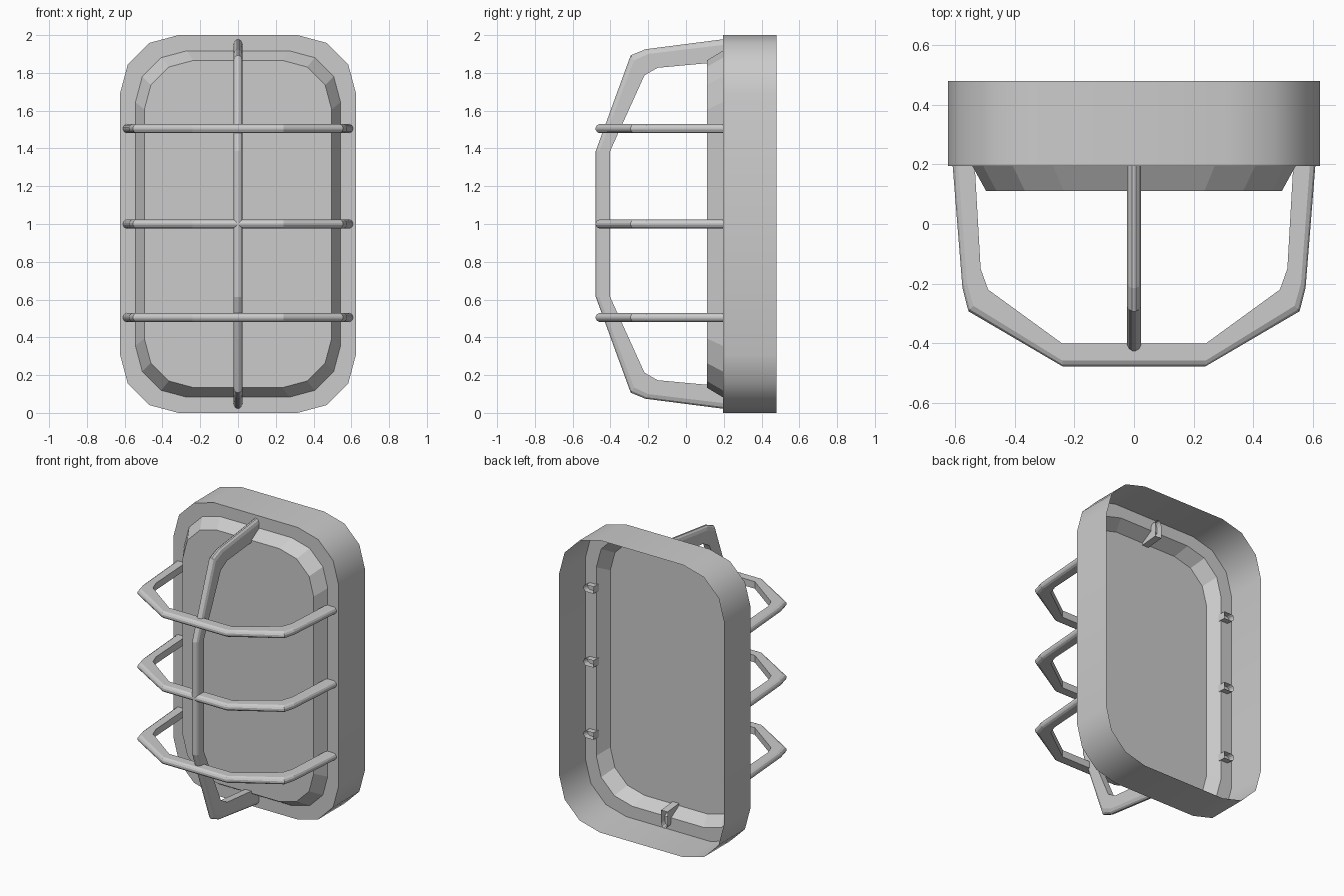
import bpy
from math import sin, cos, pi

if "Cube" in bpy.data.objects:
    bpy.data.objects.remove(bpy.data.objects["Cube"])


def make(name, verts, faces, smooth=()):
    me = bpy.data.meshes.new(name)
    me.from_pydata(verts, [], faces)
    for i in smooth:
        me.polygons[i].use_smooth = True
    me.update()
    ob = bpy.data.objects.new(name, me)
    bpy.context.collection.objects.link(ob)
    return ob


def rounded_loop(hx, hz, r, y):
    # rounded rectangle around z = 1 with three segments per corner
    pts = []
    for q, (sx, sz) in enumerate([(1, 1), (-1, 1), (-1, -1), (1, -1)]):
        for k in range(4):
            a = (q + k / 3) * pi / 2
            pts.append((sx * (hx - r) + r * cos(a), y, 1 + sz * (hz - r) + r * sin(a)))
    return pts


def bridge(a, b, n):
    return [(a * n + i, a * n + (i + 1) % n, b * n + (i + 1) % n, b * n + i) for i in range(n)]


N = 16
# housing: open-backed wall and front rim
back = rounded_loop(0.625, 1.0, 0.31, 0.48)
front = rounded_loop(0.625, 1.0, 0.31, 0.195)
rim = rounded_loop(0.543, 0.917, 0.272, 0.195)
make("housing", back + front + rim, bridge(0, 1, N) + bridge(1, 2, N), range(N))

# lens: sloped border and flat front
face = rounded_loop(0.496, 0.866, 0.26, 0.11)
make("lens", rim + face, bridge(0, 1, N) + [tuple(range(N, 2 * N))])

# guard bar half profile: (outer, inner) pairs from the foot to the middle
HALF = [((0.612, 0.235), (0.537, 0.235)),
        ((0.576, -0.215), (0.515, -0.15)),
        ((0.556, -0.293), (0.49, -0.22)),
        ((0.24, -0.478), (0.24, -0.402))]
PROFILE = HALF + [((-o[0], o[1]), (-i[0], i[1])) for o, i in reversed(HALF)]
W = 0.024
# cross-section: (share of the way from inner to outer, half width), rounded outside
SECTION = [(0, -W), (0.75, -W), (0.92, -0.7 * W), (1, -0.25 * W),
           (1, 0.25 * W), (0.92, 0.7 * W), (0.75, W), (0, W)]


def guard(name, place):
    verts, faces, n = [], [], len(SECTION)
    for o, i in PROFILE:
        for t, w in SECTION:
            verts.append(place(i[0] + (o[0] - i[0]) * t, i[1] + (o[1] - i[1]) * t, w))
    for s in range(len(PROFILE) - 1):
        faces += bridge(s, s + 1, n)
    ob = make(name, verts, faces)
    bpy.ops.object.select_all(action='DESELECT')
    ob.select_set(True)
    bpy.context.view_layer.objects.active = ob
    bpy.ops.object.mode_set(mode='EDIT')
    bpy.ops.mesh.select_all(action='SELECT')
    bpy.ops.mesh.normals_make_consistent(inside=False)
    bpy.ops.object.mode_set(mode='OBJECT')


# three cross bars and one upright bar
for k, z in enumerate((0.505, 1.0, 1.505)):
    guard(f"cross_bar_{k + 1}", lambda u, y, w, z=z: (u, y, z + w))
guard("upright_bar", lambda u, y, w: (w, y, 1 + u * 1.606))
